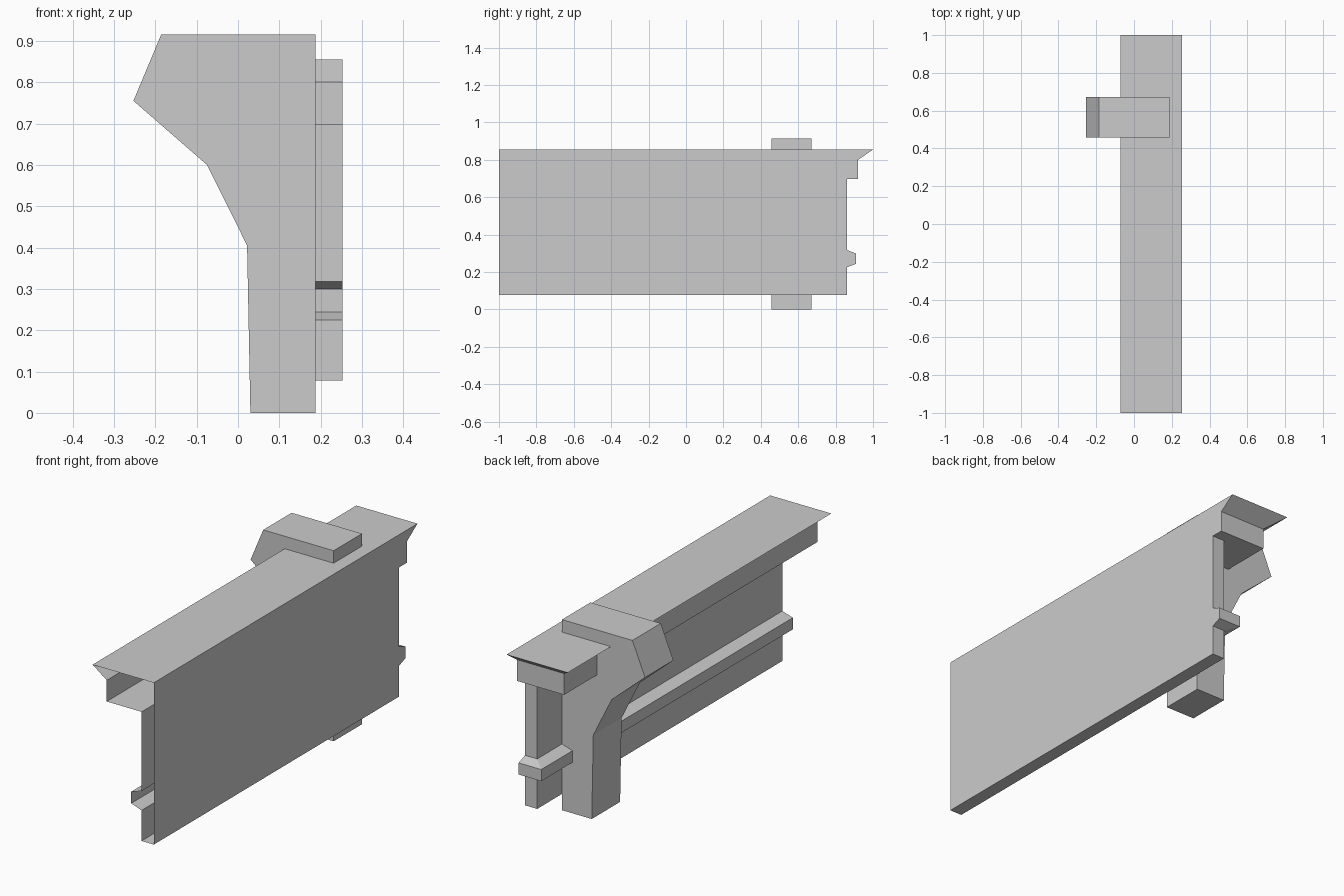
import bpy
import bmesh

cube = bpy.data.objects.get("Cube")
if cube:
    bpy.data.objects.remove(cube)

grey = bpy.data.materials.new("plain grey")
grey.use_nodes = True
grey.diffuse_color = (0.6, 0.6, 0.6, 1)
grey.node_tree.nodes["Principled BSDF"].inputs["Base Color"].default_value = (0.6, 0.6, 0.6, 1)


def add_object(name, bm):
    mesh = bpy.data.meshes.new(name)
    bm.to_mesh(mesh)
    bm.free()
    mesh.materials.append(grey)
    obj = bpy.data.objects.new(name, mesh)
    bpy.context.scene.collection.objects.link(obj)
    return obj


# Moulded wall: hollow shell, open at the front end, returning at the back end.
# Each level is (height, left side x, back end y).
BACK_X, FRONT_Y = 0.253, -1.0
levels = [
    (0.078, 0.188, 0.86),    # wall foot
    (0.225, 0.188, 0.86),
    (0.244, 0.133, 0.908),   # string course
    (0.300, 0.133, 0.908),
    (0.318, 0.188, 0.86),
    (0.698, 0.188, 0.86),
    (0.698, 0.003, 0.92),    # cornice box
    (0.800, 0.003, 0.92),
    (0.855, -0.072, 1.0),    # cornice lip
]
bm = bmesh.new()
rings = []
for z, x, y in levels:
    corners = [(x, FRONT_Y), (x, y), (BACK_X, y), (BACK_X, FRONT_Y)]
    rings.append([bm.verts.new((cx, cy, z)) for cx, cy in corners])
for low, high in zip(rings, rings[1:]):
    for i in range(2):
        bm.faces.new((low[i], high[i], high[i + 1], low[i + 1]))
bm.faces.new(rings[0])
bm.faces.new(rings[-1][::-1])
# Flat side follows the stepped end outline
bm.faces.new([rings[0][3]] + [r[2] for r in rings] + [rings[-1][3]])
add_object("moulded_wall", bm)

# Bracket: solid profile extruded along the wall
profile = [(-0.186, 0.915), (-0.253, 0.755), (-0.075, 0.6), (0.022, 0.405),
           (0.03, 0), (0.188, 0), (0.188, 0.915)]
bm = bmesh.new()
face = bm.faces.new([bm.verts.new((x, 0.457, z)) for x, z in profile])
new = bmesh.ops.extrude_face_region(bm, geom=[face])["geom"]
bmesh.ops.translate(bm, vec=(0, 0.215, 0),
                    verts=[v for v in new if isinstance(v, bmesh.types.BMVert)])
bmesh.ops.recalc_face_normals(bm, faces=bm.faces)
add_object("bracket", bm)
